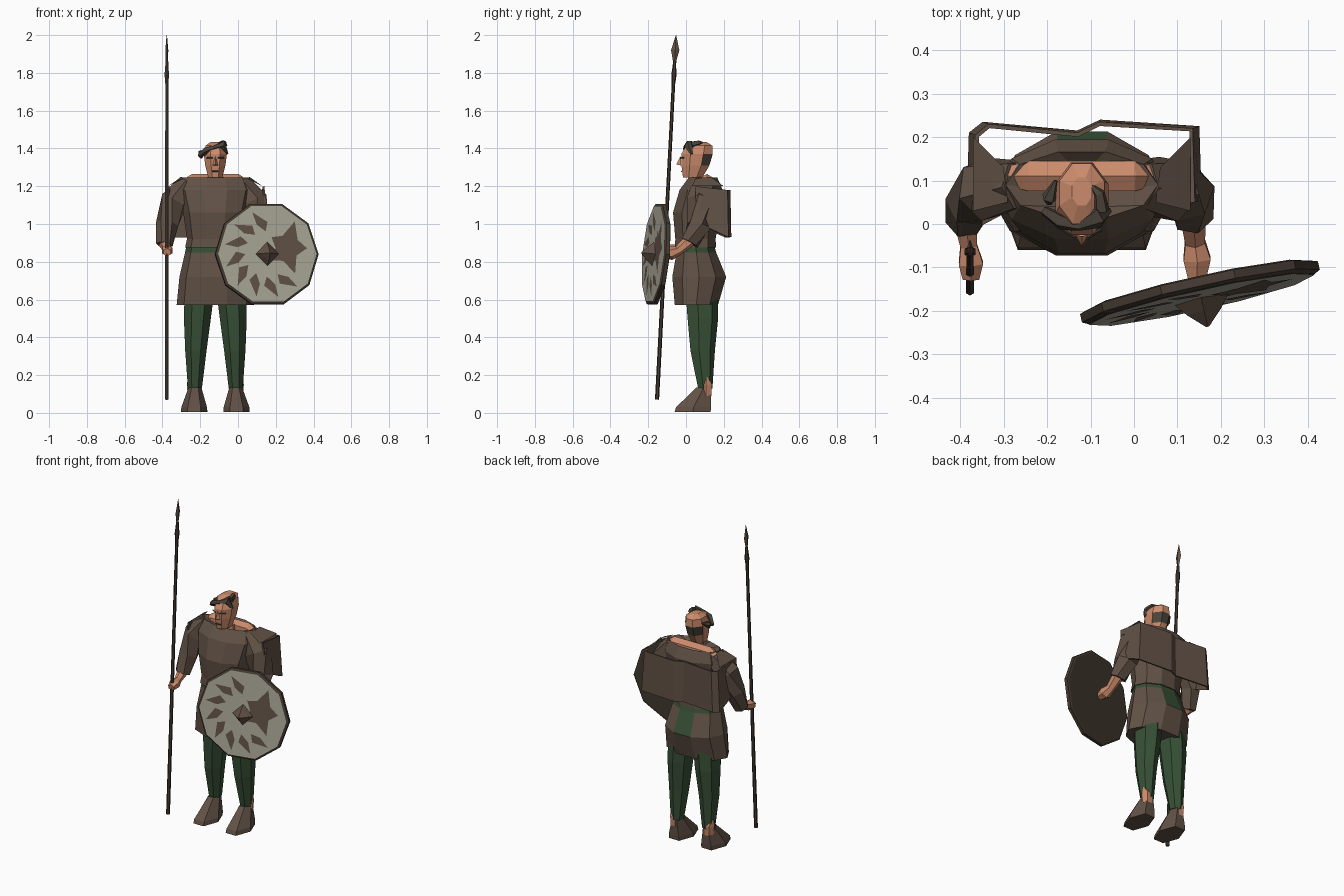
import bpy, math
from mathutils import Vector, Matrix

cube = bpy.data.objects.get("Cube")
if cube:
    bpy.data.objects.remove(cube, do_unlink=True)


def material(name, red, green, blue):
    mat = bpy.data.materials.new(name)
    mat.use_nodes = True
    mat.diffuse_color = (red, green, blue, 1)
    mat.node_tree.nodes["Principled BSDF"].inputs["Base Color"].default_value = (red, green, blue, 1)
    return mat


BROWN = material("brown cloth", .12, .083, .06)
GREEN = material("green trousers", .038, .08, .036)
SKIN = material("skin", .6, .26, .15)
HAIR = material("dark hair", .07, .056, .042)
WOOD = material("dark wood", .06, .044, .032)
PAINT = material("pale shield paint", .4, .39, .31)
MID = -.12  # the body stands off the centre line


def build(name, verts, faces, *mats):
    mesh = bpy.data.meshes.new(name)
    mesh.from_pydata([tuple(v) for v in verts], [], faces)
    obj = bpy.data.objects.new(name, mesh)
    bpy.context.collection.objects.link(obj)
    for mat in mats:
        mesh.materials.append(mat)
    return obj


def skin_rings(name, rings, mats):
    """Join rings of equal length into a closed faceted skin."""
    n = len(rings[0])
    faces = [(r * n + i, r * n + (i + 1) % n, (r + 1) * n + (i + 1) % n, (r + 1) * n + i)
             for r in range(len(rings) - 1) for i in range(n)]
    last = (len(rings) - 1) * n
    faces += [tuple(reversed(range(n))), tuple(range(last, last + n))]
    return build(name, [v for ring in rings for v in ring], faces, *mats)


def circle(n, phase=0.0):
    angles = [2 * math.pi * (i + phase) / n - math.pi / 2 for i in range(n)]
    return [(math.cos(a), math.sin(a)) for a in angles]


def loft(name, sections, n, *mats, phase=.5):
    """Sections are (x, y, z, half width, half depth)."""
    return skin_rings(name, [[(x + w * c, y + d * s, z) for c, s in circle(n, phase)]
                             for x, y, z, w, d in sections], mats)


def tube(name, points, radii, n, mat):
    points = [Vector(p) for p in points]
    rings = []
    for i, p in enumerate(points):
        way = points[min(i + 1, len(points) - 1)] - points[max(i - 1, 0)]
        turn = way.to_track_quat('Z', 'Y')
        rings.append([p + turn @ Vector((c, s, 0)) * radii[i] for c, s in circle(n)])
    return skin_rings(name, rings, [mat])


def paint(obj, index, rule):
    for face in obj.data.polygons:
        if rule(face.center):
            face.material_index = index


# Tunic: skirt with a gap at the back, belt line, and bloused upper part
skirt = loft("tunic_skirt", [(MID, .055, .57, .205, .12), (MID, .07, .72, .19, .15),
                             (MID, .055, .85, .16, .11), (MID, .05, .9, .15, .1)], 10, BROWN, GREEN)
paint(skirt, 1, lambda c: c.z > .86 or (.75 < c.z < .82 and c.y > .17))
loft("tunic_top", [(MID, .05, .875, .16, .115), (MID, .05, .92, .15, .112),
                   (MID, .055, 1.06, .17, .13), (MID, .08, 1.18, .2, .12),
                   (MID, .09, 1.245, .175, .08), (MID, .075, 1.21, .06, .06)], 10, BROWN)

# Bare skin showing along the shoulders
tube("shoulder_skin", [(-.31, .11, 1.2), (-.24, .11, 1.225), (0, .11, 1.225), (.06, .11, 1.2)],
     [.02, .04, .04, .02], 6, SKIN)

# Sleeves, forearms and hands
tube("right_sleeve", [(-.26, .09, 1.21), (-.34, .08, 1.12), (-.375, .05, 1), (-.39, .01, .89)],
     [.06, .075, .06, .045], 6, BROWN)
tube("left_sleeve", [(.01, .09, 1.21), (.08, .08, 1.12), (.12, .07, .99), (.135, .02, .9)],
     [.06, .08, .068, .05], 6, BROWN)
tube("right_forearm", [(-.39, .02, .9), (-.38, -.05, .87), (-.375, -.09, .86), (-.375, -.125, .85)],
     [.032, .022, .032, .022], 6, SKIN)
tube("left_forearm", [(.135, .03, .92), (.14, -.04, .86), (.145, -.08, .845), (.145, -.125, .84)],
     [.035, .026, .036, .024], 6, SKIN)

# Open cape hanging from the shoulders round the back
plan = [(-.37, .03), (-.365, .205), (-.335, .23), (-.13, .21), (-.08, .235), (.135, .22), (.14, .05)]
top = [(x, y, 1.2 - .02 * (y > .2)) for x, y in plan]
bottom = [(MID + (x - MID) * 1.06, y + .005, 1.01 - .08 * (y > .2)) for x, y in plan]
count = len(plan)
cape = build("back_cape", top + bottom,
             [(i, i + 1, count + i + 1, count + i) for i in range(count - 1)], BROWN)
cape.modifiers.new("thickness", 'SOLIDIFY').thickness = .01
for side, label in ((-1, "right"), (1, "left")):
    x = MID + side * .25
    build(label + "_cape_strap", [(x, .03, 1.2), (x, .2, 1.2), (x - side * .07, .13, 1.25),
                                  (x - side * .08, .05, 1.24)], [(0, 1, 2, 3)], BROWN)

# Legs, ankles and boots, mirrored about the body
for side, label in ((-1, "right"), (1, "left")):
    def at(offset):
        return MID + side * offset
    loft(label + "_trouser_leg", [(at(.108), .1, .13, .038, .04), (at(.103), .085, .33, .058, .068),
                                  (at(.095), .085, .5, .073, .085), (at(.085), .08, .63, .08, .09)],
         7, GREEN)
    loft(label + "_ankle", [(at(.116), .106, .09, .03, .032), (at(.118), .106, .15, .033, .036),
                            (at(.138), .11, .2, .005, .01)], 6, SKIN)
    loft(label + "_boot", [(at(.112), .035, .005, .07, .11), (at(.112), .04, .03, .068, .107),
                           (at(.108), .095, .135, .034, .045)], 6, BROWN)

# Head with hair round the nape, nose, brows and mouth
head = loft("head", [(MID, .085, 1.17, .055, .05), (MID, .08, 1.25, .046, .055),
                     (MID, .035, 1.245, .04, .055), (MID, .05, 1.31, .058, .08),
                     (MID, .058, 1.37, .066, .09), (MID, .07, 1.415, .056, .075),
                     (MID, .075, 1.435, .025, .035)], 8, SKIN, HAIR)
paint(head, 1, lambda c: 1.32 < c.z < 1.39 and c.y > .08)
build("nose", [(MID, -.028, 1.36), (MID - .015, -.025, 1.31), (MID + .015, -.025, 1.31),
               (MID, -.052, 1.315)], [(0, 1, 3), (0, 3, 2), (1, 2, 3)], SKIN)
for side, label in ((-1, "right"), (1, "left")):
    tube(label + "_brow", [(MID + side * .014, -.031, 1.35), (MID + side * .045, -.012, 1.35)],
         [.004, .004], 4, HAIR)
tube("mouth", [(MID - .018, -.025, 1.278), (MID + .018, -.025, 1.278)], [.004, .004], 4, HAIR)
tube("fringe", [(-.205, .03, 1.36), (-.165, .005, 1.39), (-.125, -.004, 1.405),
                (-.085, .015, 1.42), (-.058, .03, 1.37)], [.012, .02, .012, .026, .008], 5, HAIR)
tube("side_tuft", [(-.195, .05, 1.35), (-.195, .06, 1.375), (-.18, .1, 1.39)],
     [.008, .018, .004], 5, HAIR)
tube("crown_tuft", [(-.075, .03, 1.42), (-.08, .07, 1.43), (-.1, .09, 1.43)],
     [.02, .014, .004], 5, HAIR)

# Spear: leaning shaft, socket and flat leaf blade
def along(z):
    return (-.377, -.157 + .052 * z, z)


tube("spear_shaft", [along(.07), along(1.86)], [.011, .009], 6, WOOD)
tube("spear_socket", [along(1.74), along(1.79), along(1.87)], [.009, .014, .006], 6, WOOD)
loft("spear_blade", [along(z) + (w, d) for z, w, d in
                     ((1.85, .006, .006), (1.92, .008, .022), (2, .001, .001))], 4, BROWN, phase=0)

# Shield, made flat facing the front and then turned into place
pose = (Matrix.Translation((.152, -.158, .84)) @ Matrix.Rotation(math.radians(12.5), 4, 'Z')
        @ Matrix.Rotation(math.radians(-5), 4, 'X'))


def disc(radius, depth, n=10, phase=.5):
    return [(radius * c, depth, radius * s) for c, s in circle(n, phase)]


def plate(name, outline, mat, depth=-.018):
    verts = [(x, depth, z) for x, z in outline]
    build(name, verts, [tuple(range(len(verts)))], mat).matrix_world = pose


parts = [skin_rings("shield_back", [disc(.27, .014), disc(.27, -.008)], [BROWN]),
         skin_rings("shield_rim", [disc(.268, .016), disc(.28, .012), disc(.28, -.008),
                                   disc(.266, -.015)], [WOOD]),
         skin_rings("shield_boss", [disc(.068, -.01, 4, 0), disc(.04, -.045, 4, 0),
                                    disc(.004, -.08, 4, 0)], [BROWN])]
for part in parts:
    part.matrix_world = pose
plate("shield_face", [(x, z) for x, _, z in disc(.267, 0)], PAINT, -.0165)

# Painted ring of swirling blades, and the jagged figure beside it
for step in range(8):
    a = math.radians(98 + 29 * step)
    spots = ((.235, .2), (.165, .2), (.12, -.08), (.17, -.16))
    plate("painted_blade", [(r * math.cos(a + t), r * math.sin(a + t)) for r, t in spots], BROWN)
hub = Vector((.105, .03))
reach = [.14, .065, .11, .075, .15, .07, .1, .06, .11, .07]
figure = []
for i, r in enumerate(reach):
    a = math.radians(-72 + 36 * i)
    figure.append(hub + r * Vector((math.cos(a), math.sin(a))))
plate("painted_figure", figure, BROWN)
plate("figure_eye", [(.075 + .013 * c, .11 + .013 * s) for c, s in circle(6)], PAINT, -.0195)
